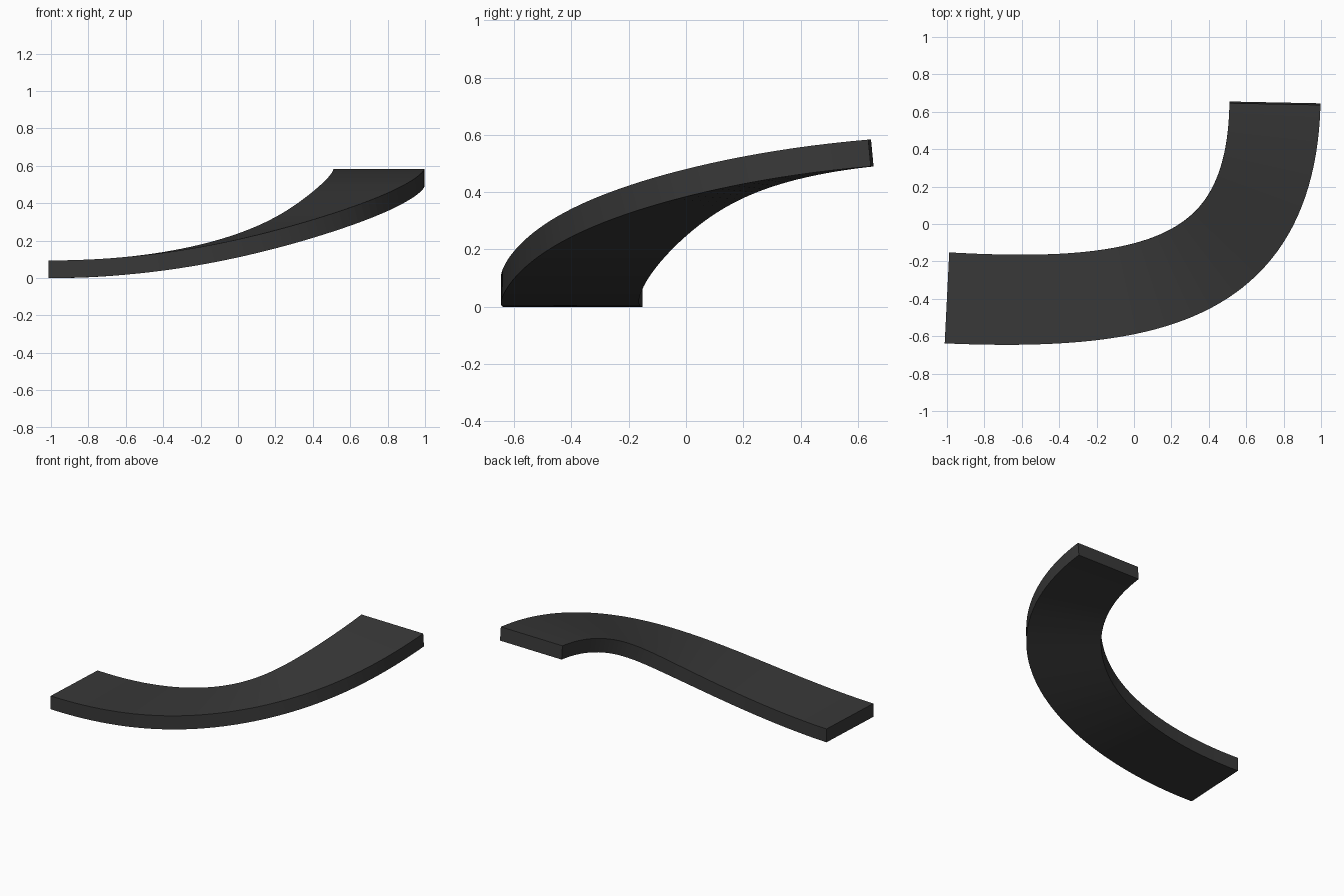
import bpy, bmesh
from math import sin, pi
from mathutils import Vector

if "Cube" in bpy.data.objects:
    bpy.data.objects.remove(bpy.data.objects["Cube"])

# Centre line of the underside: one cubic Bezier, level at the start and rising through the bend
P = [Vector(p) for p in ((-1, -0.395, 0), (0.1, -0.45, 0), (0.735, -0.3, 0.4), (0.754, 0.65, 0.49))]
WIDTH, THICK, STEPS = 0.487, 0.094, 48


def point(t):
    s = 1 - t
    return s**3 * P[0] + 3*s*s*t * P[1] + 3*s*t*t * P[2] + t**3 * P[3]


def tangent(t):
    s = 1 - t
    return (s*s*(P[1] - P[0]) + 2*s*t*(P[2] - P[1]) + t*t*(P[3] - P[2])).normalized()


# Sweep a rectangular section along the path
bm = bmesh.new()
rings = []
for i in range(STEPS + 1):
    t = i / STEPS
    c, d = point(t), tangent(t)
    side = d.cross(Vector((0, 0, 1))).normalized()
    up = side.cross(d)
    half = side * WIDTH / 2 * (1 - 0.03 * sin(pi * t))
    rings.append([bm.verts.new(v) for v in
                  (c - half, c + half, c + half + up * THICK, c - half + up * THICK)])
for a, b in zip(rings, rings[1:]):
    for k in range(4):
        n = (k + 1) % 4
        bm.faces.new((a[k], a[n], b[n], b[k]))
bm.faces.new(rings[0])
bm.faces.new(rings[-1])
bmesh.ops.recalc_face_normals(bm, faces=bm.faces)

mesh = bpy.data.meshes.new("curved_ramp")
bm.to_mesh(mesh)
bm.free()
ramp = bpy.data.objects.new("curved_ramp", mesh)
bpy.context.collection.objects.link(ramp)

# Dark asphalt colour
mat = bpy.data.materials.new("asphalt")
mat.diffuse_color = (0.04, 0.04, 0.04, 1)
mat.use_nodes = True
mat.node_tree.nodes["Principled BSDF"].inputs["Base Color"].default_value = mat.diffuse_color
mesh.materials.append(mat)
